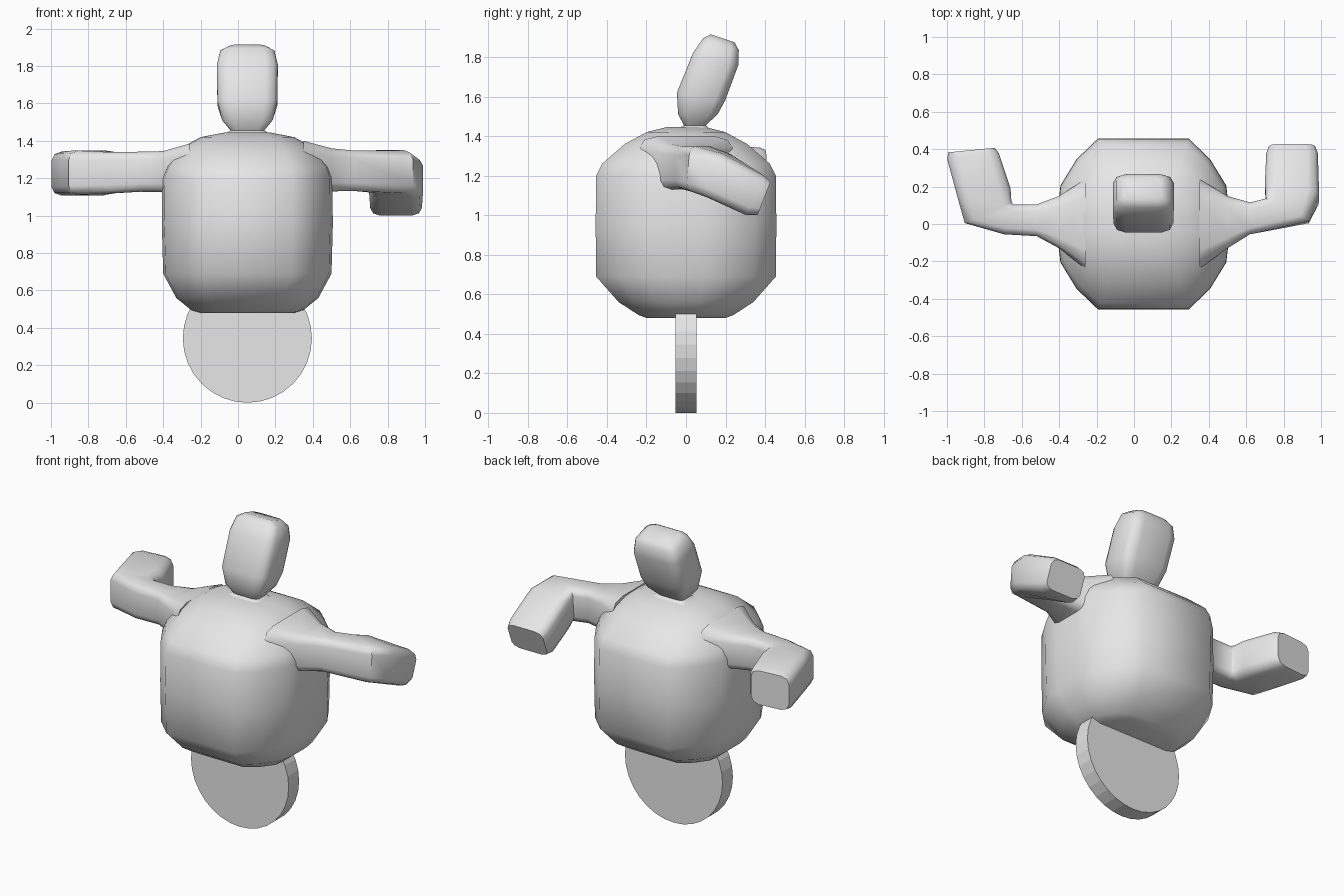
import bpy, bmesh, math
from mathutils import Vector

cube = bpy.data.objects.get("Cube")
if cube:
    bpy.data.objects.remove(cube, do_unlink=True)

grey = bpy.data.materials.new("plain grey")
grey.use_nodes = True
grey.diffuse_color = (0.8, 0.8, 0.8, 1)
grey.node_tree.nodes["Principled BSDF"].inputs["Base Color"].default_value = (0.8, 0.8, 0.8, 1)

MID = 0.05  # the torso sits slightly off centre


def outline(quarter):
    """Mirror a quarter outline (from +u round to +v) into a closed loop."""
    half = quarter + [(-u, v) for u, v in reversed(quarter)]
    return half + [(-u, -v) for u, v in half]


ROUND_BOX = outline([(1, 0.6), (0.88, 0.88), (0.6, 1)])
BARREL = outline([(1, 0.2), (0.97, 0.45), (0.78, 0.76), (0.53, 1)])


def loft(name, loop, sections, angle=50):
    """Skin a loop through sections given as (centre, u half axis, v half axis)."""
    bm = bmesh.new()
    rings = []
    for c, u, v in sections:
        c, u, v = Vector(c), Vector(u), Vector(v)
        rings.append([bm.verts.new(c + u * a + v * b) for a, b in loop])
    n = len(loop)
    for low, high in zip(rings, rings[1:]):
        for i in range(n):
            j = (i + 1) % n
            bm.faces.new((low[i], low[j], high[j], high[i]))
    bm.faces.new(rings[0][::-1])
    bm.faces.new(rings[-1])
    bmesh.ops.recalc_face_normals(bm, faces=bm.faces)
    mesh = bpy.data.meshes.new(name)
    bm.to_mesh(mesh)
    bm.free()
    mesh.materials.append(grey)
    obj = bpy.data.objects.new(name, mesh)
    bpy.context.collection.objects.link(obj)
    bpy.ops.object.select_all(action="DESELECT")
    obj.select_set(True)
    bpy.context.view_layer.objects.active = obj
    bpy.ops.object.shade_smooth_by_angle(angle=math.radians(angle))
    return obj


# Torso: height, half width, half depth
torso = [(0.48, 0.25, 0.2), (0.495, 0.3, 0.24), (0.56, 0.38, 0.34), (0.69, 0.45, 0.455),
         (0.95, 0.457, 0.457), (1.2, 0.455, 0.455), (1.26, 0.435, 0.425),
         (1.36, 0.36, 0.31), (1.42, 0.25, 0.2), (1.445, 0.12, 0.1)]
loft("torso", BARREL, [((MID, 0, z), (w, 0, 0), (0, d, 0)) for z, w, d in torso])

# Neck and backward-leaning head: y, z, half width, half thickness, thickness tilt
head = [(0.03, 1.41, 0.17, 0.12, 0), (0.045, 1.455, 0.09, 0.055, 0),
        (0.06, 1.51, 0.135, 0.1, 0), (0.076, 1.6, 0.16, 0.122, -0.02),
        (0.15, 1.79, 0.163, 0.115, -0.03), (0.177, 1.865, 0.145, 0.09, -0.03),
        (0.185, 1.895, 0.1, 0.06, -0.02)]
loft("head", ROUND_BOX, [((MID, y, z), (w, 0, 0), (0, t, s)) for y, z, w, t, s in head])

# Left arm: bent back at the elbow, forearm sloping down
loft("left_arm", ROUND_BOX, [
    ((0.35, 0, 1.24), (0, 0.24, 0), (0, 0, 0.16)),
    ((0.5, 0.01, 1.245), (0, 0.14, 0), (0, 0, 0.115)),
    ((0.62, 0.03, 1.24), (0, 0.085, 0), (0, 0, 0.108)),
    ((0.82, 0.07, 1.235), (-0.115, 0.06, 0), (0, 0.01, 0.115)),
    ((0.845, 0.165, 1.2), (-0.145, 0.03, 0), (0, 0.04, 0.11)),
    ((0.845, 0.35, 1.1), (-0.138, 0, 0), (0, 0.045, 0.1)),
    ((0.845, 0.395, 1.085), (-0.125, 0, 0), (0, 0.033, 0.085))])

# Right arm: bent back at the elbow, forearm level
loft("right_arm", ROUND_BOX, [
    ((-0.26, 0, 1.235), (0, 0.24, 0), (0, 0, 0.15)),
    ((-0.4, 0.01, 1.235), (0, 0.14, 0), (0, 0, 0.11)),
    ((-0.52, 0.02, 1.235), (0, 0.085, 0), (0, 0, 0.107)),
    ((-0.67, 0.025, 1.23), (0.025, 0.08, 0), (0, 0, 0.11)),
    ((-0.78, 0.06, 1.23), (0.125, 0.055, 0), (0, 0, 0.118)),
    ((-0.8, 0.16, 1.228), (0.14, 0.03, 0), (0, 0, 0.12)),
    ((-0.86, 0.36, 1.225), (0.137, 0.02, 0), (0, 0, 0.118)),
    ((-0.87, 0.395, 1.222), (0.125, 0.012, 0), (0, 0, 0.108))])

# Single wheel under the torso, flat sided
bpy.ops.mesh.primitive_cylinder_add(vertices=32, radius=0.345, depth=0.105,
                                    location=(MID, 0, 0.345), rotation=(math.pi / 2, 0, 0))
wheel = bpy.context.object
wheel.name = "wheel"
wheel.data.materials.append(grey)
